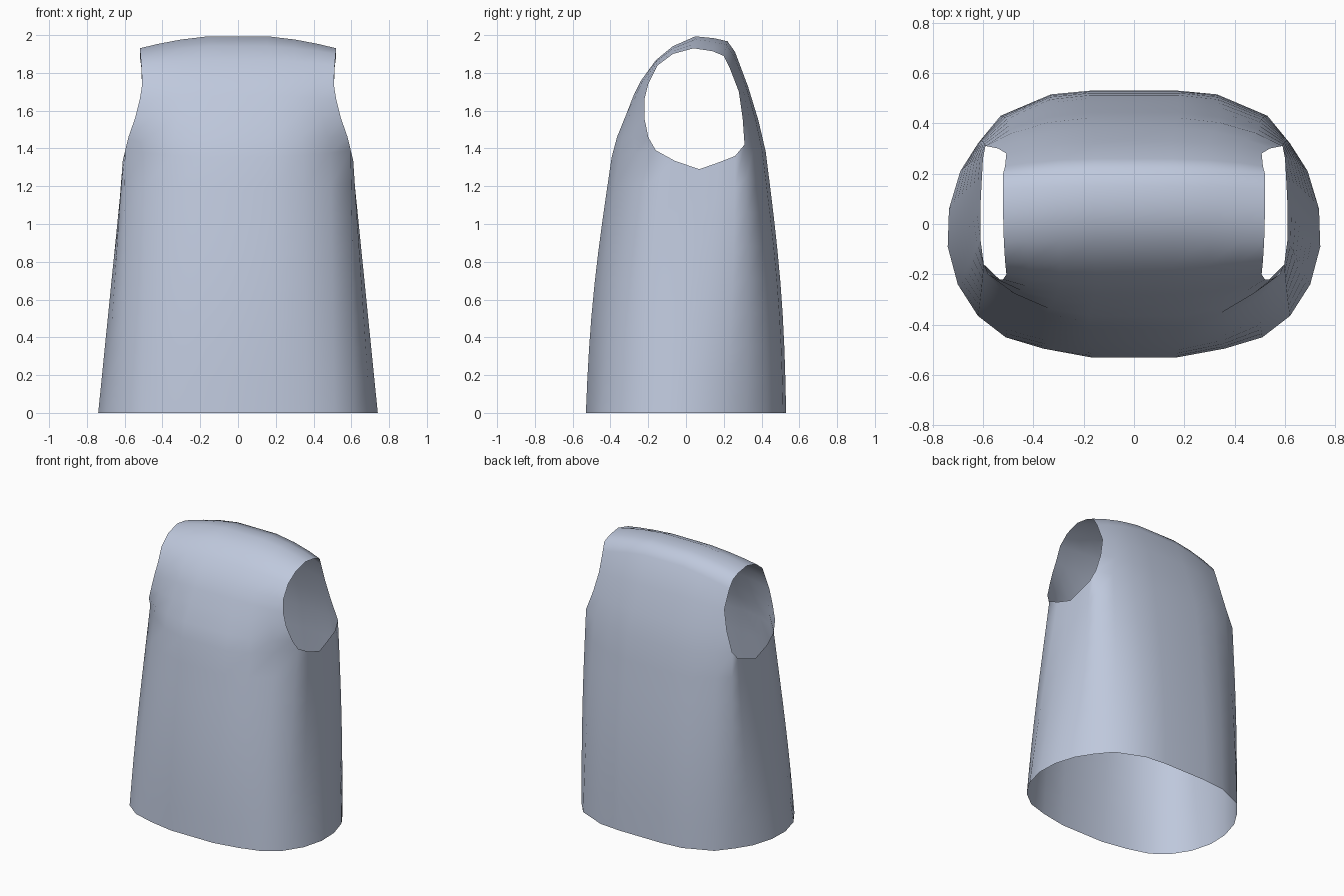
import bpy, bmesh, math

if "Cube" in bpy.data.objects:
    bpy.data.objects.remove(bpy.data.objects["Cube"])

cloth = bpy.data.materials.new("pale blue grey cloth")
cloth.diffuse_color = (0.52, 0.58, 0.72, 1)
cloth.use_nodes = True
cloth.node_tree.nodes["Principled BSDF"].inputs["Base Color"].default_value = cloth.diffuse_color

# Upper panel rows, front to back over the shoulder:
# armhole edge x, y, z, then centre line y, z
ROWS = [
    (.597, -.16, 1.39, -.40, 1.35), (.58, -.20, 1.46, -.37, 1.46),
    (.545, -.22, 1.56, -.32, 1.58), (.52, -.22, 1.66, -.28, 1.68),
    (.507, -.20, 1.74, -.24, 1.76), (.512, -.15, 1.84, -.16, 1.87),
    (.517, -.07, 1.90, -.07, 1.945), (.52, .04, 1.93, .05, 2.0),
    (.52, .14, 1.915, .15, 1.99), (.52, .20, 1.89, .22, 1.975),
    (.512, .23, 1.83, .26, 1.92), (.507, .28, 1.70, .33, 1.73),
    (.54, .30, 1.56, .385, 1.55), (.59, .31, 1.42, .425, 1.38),
]
COLS = [-1, -.82, -.58, -.3, .3, .58, .82, 1]

# Hem half outlines and the underarm curve
HEM_FRONT = [(.17, -.53), (.36, -.495), (.51, -.45), (.62, -.365)]
HEM_BACK = [(.17, .53), (.33, .515), (.53, .43), (.62, .32)]
HEM_SIDE = [(.70, -.24), (.74, -.09), (.735, .06), (.69, .21)]
UNDERARM = [(.61, -.06, 1.335), (.61, .07, 1.29), (.605, .17, 1.325), (.60, .26, 1.36)]


def panel_row(ex, ey, ez, cy, cz):
    """Points across one row, curving from the centre line to both armholes."""
    pts = []
    for s in COLS:
        a = abs(s)
        pts.append((ex * s, cy + (ey - cy) * a ** 3, cz + (ez - cz) * a ** 2))
    return pts


def flip(pts):
    """Mirror points in x and reverse their order."""
    return [(-p[0],) + tuple(p[1:]) for p in reversed(pts)]


bm = bmesh.new()

# Chest, shoulders and back as one strip
panel = [[bm.verts.new(p) for p in panel_row(*r)] for r in ROWS]
for a, b in zip(panel, panel[1:]):
    for i in range(len(a) - 1):
        bm.faces.new((a[i], a[i + 1], b[i + 1], b[i]))

# Closed skirt from the strip ends and underarms down to the hem
right = [bm.verts.new(p) for p in UNDERARM]
left = [bm.verts.new(p) for p in flip(UNDERARM)]
top = panel[0] + right + panel[-1][::-1] + left
hem = (flip(HEM_FRONT) + HEM_FRONT + HEM_SIDE
       + HEM_BACK[::-1] + [(-x, y) for x, y in HEM_BACK] + flip(HEM_SIDE))
LEVELS = 8
rings = [top]
for k in range(1, LEVELS + 1):
    t = k / LEVELS
    ring = []
    for v, (hx, hy) in zip(top, hem):
        bulge = 1 + .05 * math.sin(math.pi * t)
        ring.append(bm.verts.new((v.co.x + (hx - v.co.x) * t,
                                  (v.co.y + (hy - v.co.y) * t) * bulge,
                                  v.co.z * (1 - t))))
    rings.append(ring)
n = len(top)
for a, b in zip(rings, rings[1:]):
    for i in range(n):
        j = (i + 1) % n
        bm.faces.new((b[i], b[j], a[j], a[i]))

bmesh.ops.recalc_face_normals(bm, faces=bm.faces)
for f in bm.faces:
    f.smooth = True
mesh = bpy.data.meshes.new("sleeveless_garment")
bm.to_mesh(mesh)
bm.free()
mesh.materials.append(cloth)
garment = bpy.data.objects.new("sleeveless_garment", mesh)
bpy.context.collection.objects.link(garment)
